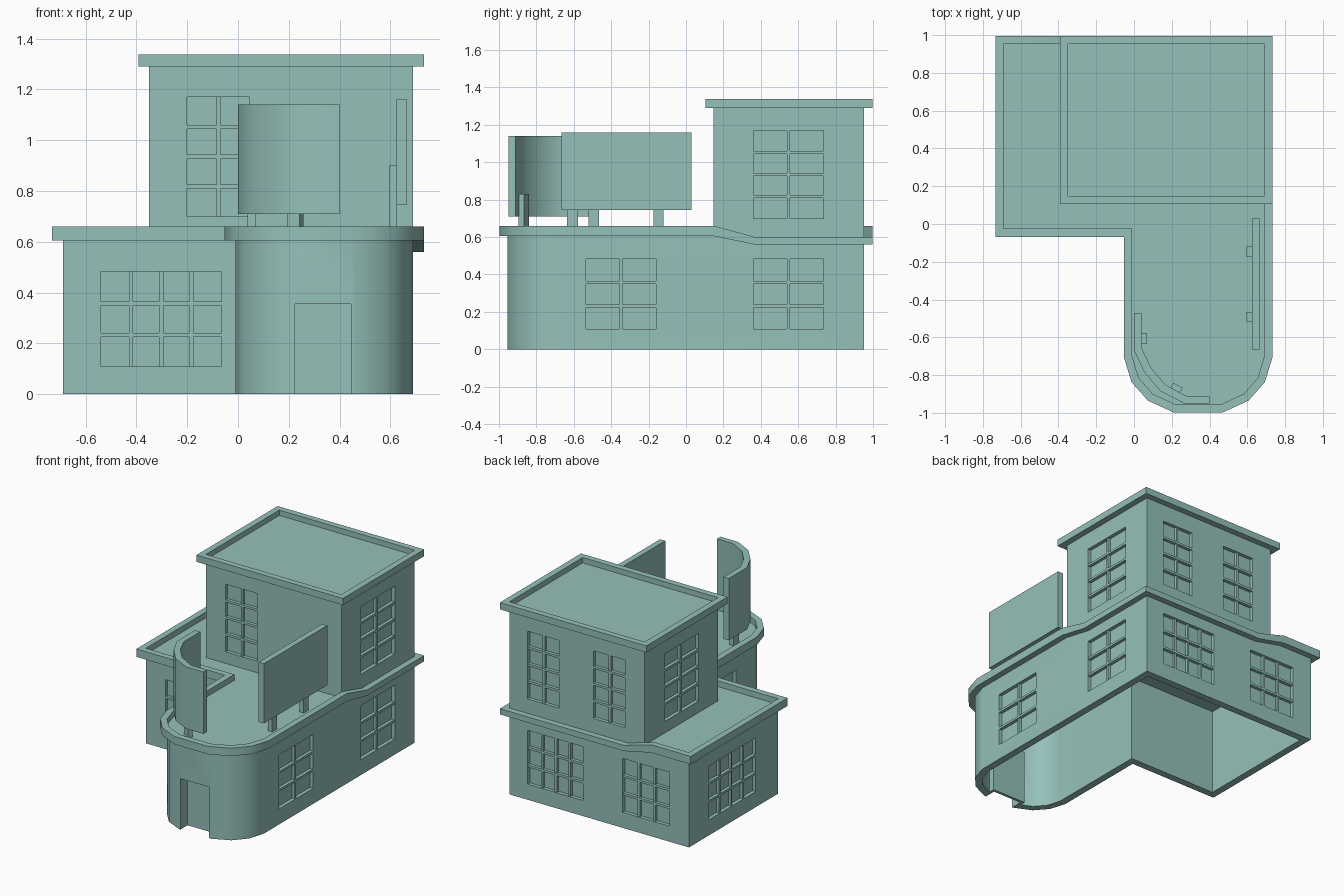
import bpy, bmesh, math
from mathutils import Vector

if "Cube" in bpy.data.objects:
    bpy.data.objects.remove(bpy.data.objects["Cube"])

WALL = 0.05
PAINT = bpy.data.materials.new("sage_teal")
PAINT.diffuse_color = (.30, .53, .49, 1)
PAINT.use_nodes = True
PAINT.node_tree.nodes["Principled BSDF"].inputs["Base Color"].default_value = PAINT.diffuse_color


def finish(name, bm):
    bmesh.ops.recalc_face_normals(bm, faces=bm.faces)
    me = bpy.data.meshes.new(name)
    bm.to_mesh(me)
    bm.free()
    me.materials.append(PAINT)
    ob = bpy.data.objects.new(name, me)
    bpy.context.collection.objects.link(ob)
    return ob


def boxes(name, spans):
    """One object made of (x0, x1, y0, y1, z0, z1) boxes."""
    bm = bmesh.new()
    for x0, x1, y0, y1, z0, z1 in spans:
        vs = bmesh.ops.create_cube(bm, size=1)["verts"]
        for v in vs:
            v.co = (x1 if v.co.x > 0 else x0, y1 if v.co.y > 0 else y0, z1 if v.co.z > 0 else z0)
    return finish(name, bm)


def prism(name, pts, z0, z1):
    bm = bmesh.new()
    lo = [bm.verts.new((x, y, z0)) for x, y in pts]
    hi = [bm.verts.new((x, y, z1)) for x, y in pts]
    bm.faces.new(lo)
    bm.faces.new(hi)
    for i in range(len(pts)):
        j = (i + 1) % len(pts)
        bm.faces.new((lo[i], lo[j], hi[j], hi[i]))
    return finish(name, bm)


def offset(pts, d):
    """Mitred outward offset of a counter-clockwise outline."""
    out = []
    for i, p in enumerate(pts):
        p, a, b = Vector(p), Vector(pts[i - 1]), Vector(pts[(i + 1) % len(pts)])
        e, f = (p - a).normalized(), (b - p).normalized()
        n, m = Vector((e.y, -e.x)), Vector((f.y, -f.x))
        out.append(tuple(p + (n + m) * d / (1 + n.dot(m))))
    return out


def cornice(name, pts, heights, width):
    """Rectangular ring around an outline, with (low, high) at each point."""
    bm = bmesh.new()
    rings = []
    for p, q, (lo, hi) in zip(pts, offset(pts, width), heights):
        rings.append([bm.verts.new(c) for c in ((*p, lo), (*q, lo), (*q, hi), (*p, hi))])
    for i, r in enumerate(rings):
        s = rings[(i + 1) % len(rings)]
        for k in range(4):
            bm.faces.new((r[k], r[(k + 1) % 4], s[(k + 1) % 4], s[k]))
    return finish(name, bm)


def cut(ob, cutter):
    cutter.hide_render = True
    mod = ob.modifiers.new("cut", "BOOLEAN")
    mod.object, mod.operation, mod.solver = cutter, "DIFFERENCE", "EXACT"
    bpy.context.view_layer.objects.active = ob
    bpy.ops.object.modifier_apply(modifier=mod.name)
    bpy.data.objects.remove(cutter)


def smooth(ob):
    bpy.ops.object.select_all(action="DESELECT")
    ob.select_set(True)
    bpy.context.view_layer.objects.active = ob
    bpy.ops.object.shade_smooth_by_angle(angle=math.radians(35))
    mod = ob.modifiers.new("normals", "WEIGHTED_NORMAL")
    mod.keep_sharp = True


def slab(axis, pos, sgn, a0, a1, z0, z1, out, inn):
    """Box lying in a wall plane, from `out` in front of it to `inn` behind."""
    n0, n1 = sorted((pos + sgn * out, pos - sgn * inn))
    return (n0, n1, a0, a1, z0, z1) if axis == "x" else (a0, a1, n0, n1, z0, z1)


def windows(name, wall, specs):
    holes, bars = [], []
    for axis, pos, sgn, a0, a1, z0, z1, cols, rows in specs:
        holes.append(slab(axis, pos, sgn, a0, a1, z0, z1, 0.05, 0.025))
        for i in range(1, cols):
            a = a0 + (a1 - a0) * i / cols
            bars.append(slab(axis, pos, sgn, a - .008, a + .008, z0, z1, -0.006, 0.027))
        for i in range(1, rows):
            z = z0 + (z1 - z0) * i / rows
            bars.append(slab(axis, pos, sgn, a0, a1, z - .008, z + .008, -0.003, 0.027))
    cut(wall, boxes("window_cutter", holes))
    boxes(name, bars)


# Ground floor: L-shaped hollow shell with a rounded front wing
half = [(-.01, -.70), (.025, -.815), (.10, -.90), (.22, -.955)]
nose = half + [(.68 - x, y) for x, y in reversed(half)]
nose[-1] = (.69, -.70)
plan = [(-.69, -.025), (-.01, -.025)] + nose + [(.69, .953), (-.69, .953)]
ground = prism("ground_floor_walls", plan, 0, .62)
cut(ground, prism("room_cutter", offset(plan, -WALL), -.1, .60))
cut(ground, boxes("door_cutter", [(.225, .445, -1.0, -.86, -.1, .355)]))

# Recessed door: jambs, head and panel
boxes("door_frame", [(.205, .225, -.915, -.87, 0, .375), (.445, .465, -.915, -.87, 0, .375),
                     (.225, .445, -.915, -.87, .355, .375)])
boxes("door_panel", [(.205, .465, -.875, -.855, 0, .375)])

LO, HI = .108, .482
windows("ground_floor_window_bars", ground, [
    ("y", -.025, -1, -.54, -.065, LO, HI, 4, 3),
    ("y", .953, 1, .125, .55, LO, HI, 4, 3),
    ("y", .953, 1, -.54, -.18, LO, HI, 3, 3),
    ("x", -.69, -1, .22, .735, LO, HI, 4, 3),
    ("x", -.01, -1, -.535, -.16, LO, HI, 2, 3),
    ("x", .69, 1, -.535, -.16, LO, HI, 2, 3),
    ("x", .69, 1, .36, .735, LO, HI, 2, 3)])
smooth(ground)

# Lower cornice dips where it wraps the upper storey
UP, DOWN = (.605, .66), (.56, .60)
path = plan[:-2] + [(.69, .15), (.69, .37), (.69, .953), (-.22, .953), (-.43, .953), (-.69, .953)]
levels = [UP] * (len(path) - 5) + [DOWN] * 3 + [UP] * 2
smooth(cornice("lower_cornice", path, levels, .043))

# Upper storey
top = [(-.35, .148), (.69, .148), (.69, .953), (-.35, .953)]
upper = prism("upper_floor_walls", top, .62, 1.30)
LO, HI = .70, 1.17
windows("upper_floor_window_bars", upper, [
    ("y", .148, -1, -.20, .045, LO, HI, 2, 4),
    ("y", .953, 1, -.20, .045, LO, HI, 2, 4),
    ("y", .953, 1, .31, .55, LO, HI, 2, 4),
    ("x", -.35, -1, .36, .735, LO, HI, 2, 4),
    ("x", .69, 1, .36, .735, LO, HI, 2, 4)])
cornice("upper_cornice", top, [(1.29, 1.337)] * 4, .043)

# Straight roof screen on two posts
boxes("straight_screen", [(.625, .665, -.665, .03, .745, 1.16)])
boxes("straight_screen_posts", [(.595, .627, y, y + .055, .61, .90) for y in (-.52, -.175)])

# Curved roof screen following the rounded corner
outer = [(0, -.47), (0, -.67), (.055, -.785), (.14, -.885), (.265, -.95), (.40, -.95)]
inner = [(.04, -.47), (.04, -.655), (.09, -.76), (.165, -.85), (.28, -.912), (.40, -.912)]
smooth(prism("curved_screen", outer + inner[::-1], .71, 1.14))
boxes("curved_screen_side_post", [(.038, .07, -.635, -.578, .61, .83)])
post = boxes("curved_screen_front_post", [(-.028, .028, -.016, .016, .61, .83)])
post.location = (.225, -.868, 0)
post.rotation_euler.z = math.radians(-28)
